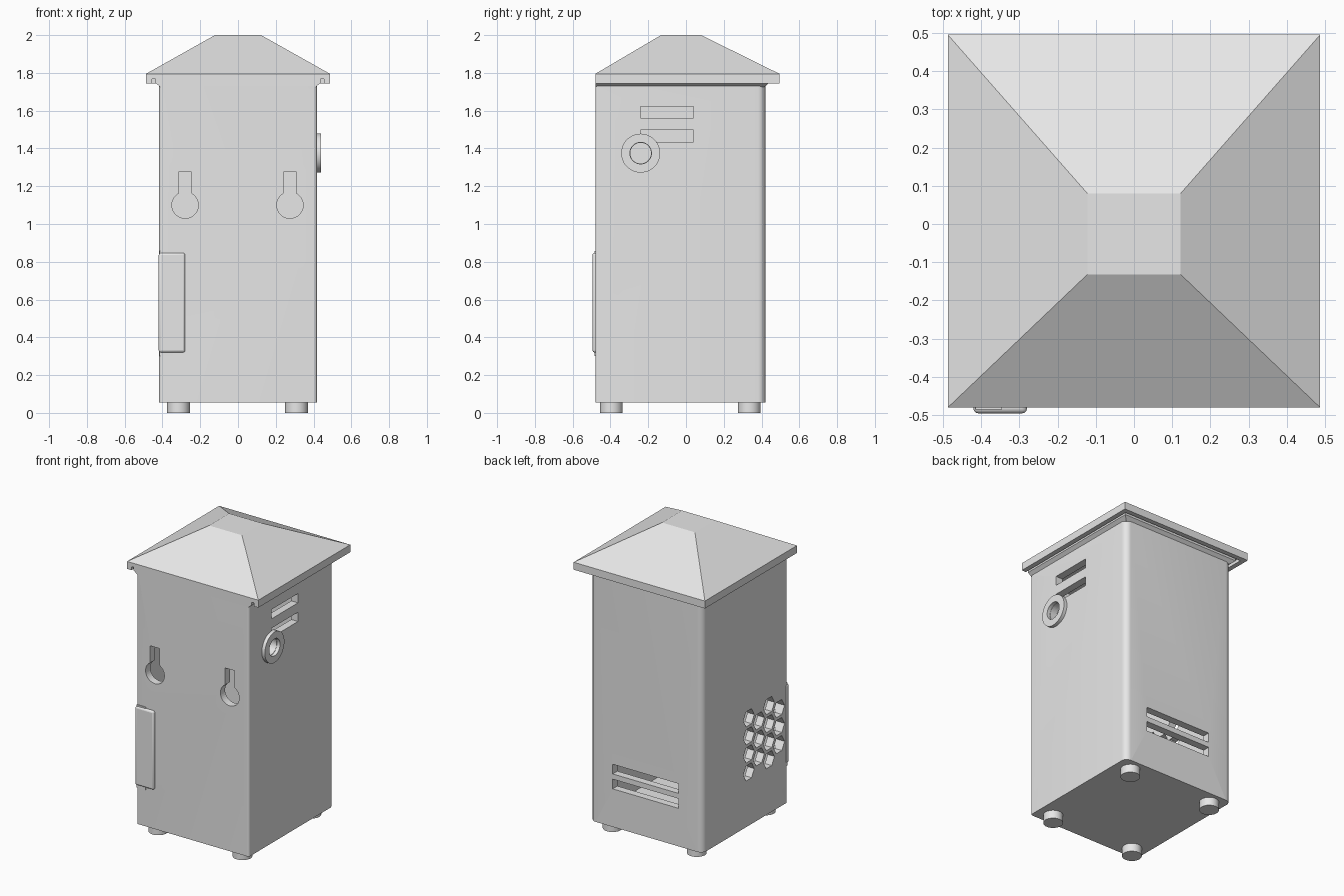
import bpy, bmesh, math
from mathutils import Vector

cube = bpy.data.objects.get("Cube")
if cube:
    bpy.data.objects.remove(cube, do_unlink=True)

grey = bpy.data.materials.new("plain grey")
grey.use_nodes = True
grey.diffuse_color = (0.8, 0.8, 0.8, 1)
grey.node_tree.nodes["Principled BSDF"].inputs["Base Color"].default_value = (0.8, 0.8, 0.8, 1)


# ---- helpers ----
def rect(x0, x1, y0, y1):
    return [(x0, y0), (x1, y0), (x1, y1), (x0, y1)]


def circle(cx, cy, r, n=40, start=0.0, sweep=math.tau):
    return [(cx + r * math.cos(start + sweep * i / n),
             cy + r * math.sin(start + sweep * i / n)) for i in range(n)]


def place(points, axis, level):
    """Lift 2D points to 3D on a plane across the given axis."""
    if axis == "x":
        return [(level, a, b) for a, b in points]
    if axis == "y":
        return [(a, level, b) for a, b in points]
    return [(a, b, level) for a, b in points]


def loft(bm, *loops):
    """Solid through matching loops, capped at both ends."""
    rows = [[bm.verts.new(p) for p in loop] for loop in loops]
    bm.faces.new(rows[0])
    bm.faces.new(rows[-1])
    n = len(rows[0])
    for low, high in zip(rows, rows[1:]):
        for i in range(n):
            j = (i + 1) % n
            bm.faces.new((low[i], low[j], high[j], high[i]))


def prism(bm, points, axis, lo, hi):
    loft(bm, place(points, axis, lo), place(points, axis, hi))


def finish(name, bm, smooth=True):
    bmesh.ops.recalc_face_normals(bm, faces=bm.faces)
    mesh = bpy.data.meshes.new(name)
    bm.to_mesh(mesh)
    bm.free()
    mesh.materials.append(grey)
    obj = bpy.data.objects.new(name, mesh)
    bpy.context.collection.objects.link(obj)
    activate(obj)
    if smooth:
        bpy.ops.object.shade_smooth_by_angle(angle=math.radians(30))
    return obj


def activate(obj):
    bpy.ops.object.select_all(action="DESELECT")
    obj.select_set(True)
    bpy.context.view_layer.objects.active = obj


def cut(obj, bm):
    """Subtract a temporary cutter from an object."""
    cutter = finish("cutter", bm, False)
    cutter.hide_render = True
    mod = obj.modifiers.new("cut", "BOOLEAN")
    mod.operation = "DIFFERENCE"
    mod.solver = "EXACT"
    mod.object = cutter
    activate(obj)
    bpy.ops.object.modifier_apply(modifier=mod.name)
    bpy.data.objects.remove(cutter, do_unlink=True)


# ---- housing with rounded corners, tighter at the front ----
SIDE, FRONT, BACK = 0.417, -0.48, 0.42
WALL = 0.05
outline = []
for sx, y, r, start in ((1, BACK, 0.04, 0), (-1, BACK, 0.04, 1),
                        (-1, FRONT, 0.015, 2), (1, FRONT, 0.015, 3)):
    cy = y - r if y > 0 else y + r
    outline += circle(sx * (SIDE - r), cy, r, 8, start * math.pi / 2, math.pi / 2)
    end = (start + 1) * math.pi / 2
    outline.append((sx * (SIDE - r) + r * math.cos(end), cy + r * math.sin(end)))
bm = bmesh.new()
prism(bm, outline, "z", 0.055, 1.73)
housing = finish("housing", bm)

# hollow interior
bm = bmesh.new()
prism(bm, rect(-SIDE + WALL, SIDE - WALL, FRONT + WALL, BACK - WALL), "z", 0.11, 1.68)
cut(housing, bm)

# openings in the walls
bm = bmesh.new()
for x in (-0.28, 0.275):
    # keyhole: round bottom with a straight neck
    half = math.asin(0.5)
    arc = circle(x, 1.10, 0.07, 32, math.pi / 2 + half, math.tau - 2 * half)
    arc.append((x + 0.035, 1.10 + 0.07 * math.cos(half)))
    prism(bm, arc + [(x + 0.035, 1.275), (x - 0.035, 1.275)], "y", FRONT - 0.05, FRONT + 0.08)
for z in (1.435, 1.56):
    prism(bm, rect(-0.24, 0.04, z, z + 0.062), "x", SIDE - 0.08, SIDE + 0.05)
prism(bm, circle(-0.24, 1.375, 0.055), "x", SIDE - 0.08, SIDE + 0.05)
for z in (0.31, 0.41):
    prism(bm, rect(-0.24, 0.25, z, z + 0.065), "y", BACK - 0.08, BACK + 0.05)
# honeycomb grille
for col in range(4):
    for row in range(4 - col % 2):
        z = 0.415 + 0.121 * row + 0.06 * (col % 2)
        prism(bm, circle(-0.07 - 0.107 * col, z, 0.058, 6), "x", -SIDE - 0.05, -SIDE + 0.08)
cut(housing, bm)

# ---- cable ring on the side ----
bm = bmesh.new()
prism(bm, circle(-0.24, 1.375, 0.103, 48), "x", SIDE - 0.01, 0.44)
ring = finish("cable_ring", bm)
bm = bmesh.new()
prism(bm, circle(-0.24, 1.375, 0.057, 48), "x", SIDE - 0.05, 0.5)
cut(ring, bm)

# ---- grille cover on the front corner ----
bm = bmesh.new()
prism(bm, rect(-0.42, -0.28, 0.32, 0.847), "y", -0.495, -0.46)
cover = finish("grille_cover", bm)
bevel = cover.modifiers.new("soft edges", "BEVEL")
bevel.width = 0.012
bevel.segments = 3
bm = bmesh.new()
prism(bm, rect(-0.415, -0.345, 0.30, 0.856), "y", -0.485, -0.46)
finish("cover_tab", bm)

# ---- feet ----
for side, x in (("right", -0.315), ("left", 0.31)):
    for end, y in (("front", -0.395), ("back", 0.335)):
        bm = bmesh.new()
        prism(bm, circle(x, y, 0.06), "z", 0, 0.06)
        finish(f"{end}_{side}_foot", bm)

# ---- roof: sloped cap over a thin plate ----
EAVE = rect(-0.487, 0.487, -0.48, 0.495)
bm = bmesh.new()
loft(bm, place(EAVE, "z", 1.768), place(EAVE, "z", 1.795),
     place(rect(-0.122, 0.122, -0.132, 0.08), "z", 2.0))
finish("roof", bm, False)

# drip lips around three sides
for name, edge in (("right_lip", rect(-0.487, -0.455, -0.48, 0.495)),
                   ("left_lip", rect(0.455, 0.487, -0.48, 0.495)),
                   ("back_lip", rect(-0.46, 0.46, 0.463, 0.495))):
    bm = bmesh.new()
    prism(bm, edge, "z", 1.745, 1.77)
    finish(name, bm, False)

# flared neck between the housing and the roof
bm = bmesh.new()
wide = rect(-0.438, 0.438, FRONT, 0.44)
loft(bm, place(rect(-0.41, 0.41, FRONT, 0.415), "z", 1.725),
     place(wide, "z", 1.748), place(wide, "z", 1.77))
finish("roof_neck", bm, False)
